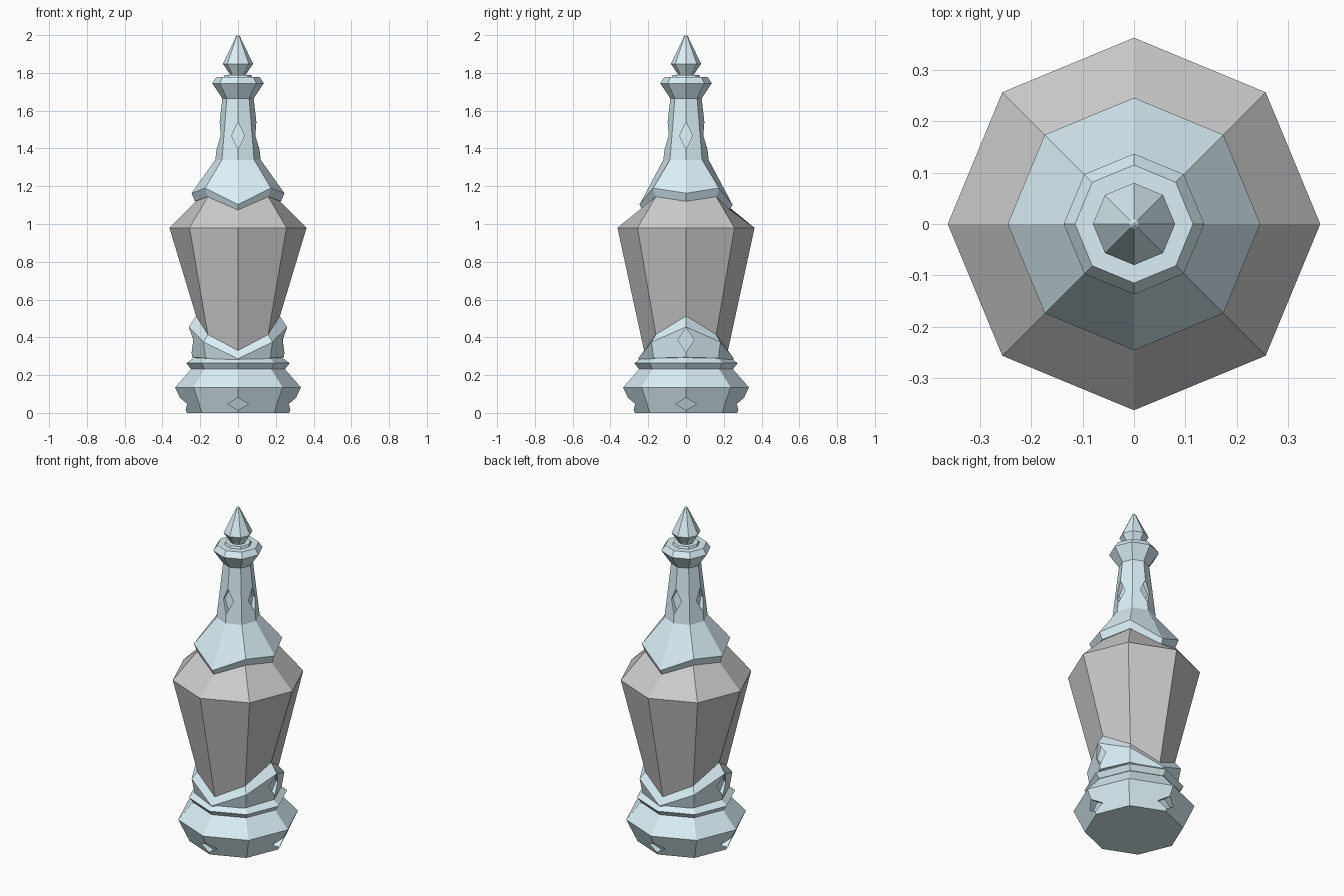
import bpy, bmesh
from math import sin, cos, pi

if "Cube" in bpy.data.objects:
    bpy.data.objects.remove(bpy.data.objects["Cube"])

blue = bpy.data.materials.new("pale_blue")
blue.diffuse_color = (0.70, 0.87, 0.93, 1)
blue.use_nodes = True
blue.node_tree.nodes["Principled BSDF"].inputs["Base Color"].default_value = blue.diffuse_color


def make_object(name, bm, mat=None):
    bmesh.ops.recalc_face_normals(bm, faces=bm.faces)
    mesh = bpy.data.meshes.new(name)
    bm.to_mesh(mesh)
    bm.free()
    if mat:
        mesh.materials.append(mat)
    ob = bpy.data.objects.new(name, mesh)
    bpy.context.collection.objects.link(ob)
    return ob


def loft(name, rings, mat=None):
    """Eight-sided loft. A ring is (r, z), or three (r, z) pairs for side, diagonal and front corners."""
    bm = bmesh.new()
    loops = []
    for ring in rings:
        side, diag, front = ring if len(ring) == 3 else (ring,) * 3
        order = [side, diag, front, diag] * 2
        loops.append([bm.verts.new((r * cos(i * pi / 4), r * sin(i * pi / 4), z))
                      for i, (r, z) in enumerate(order)])
    for a, b in zip(loops, loops[1:]):
        for i in range(8):
            j = (i + 1) % 8
            bm.faces.new((a[i], a[j], b[j], b[i]))
    bm.faces.new(loops[0][::-1])
    bm.faces.new(loops[-1])
    return make_object(name, bm, mat)


def carve(ob, bottom, top, width, depth, quarters):
    """Cut diamond notches into the corners; bottom and top are (r, z) on the corner edge."""
    (r0, z0), (r1, z1) = bottom, top
    rm, zm = (r0 + r1) / 2, (z0 + z1) / 2
    pts = [(r0, 0, z0), (rm, width, zm), (r1, 0, z1), (rm, -width, zm)]
    bm = bmesh.new()
    for q in quarters:
        c, s = cos(q * pi / 2), sin(q * pi / 2)
        inner, outer = [[bm.verts.new(((r + d) * c - t * s, (r + d) * s + t * c, z))
                         for r, t, z in pts] for d in (-depth, 0.1)]
        bm.faces.new(inner)
        bm.faces.new(outer[::-1])
        for i in range(4):
            j = (i + 1) % 4
            bm.faces.new((inner[i], outer[i], outer[j], inner[j]))
    cutter = make_object("diamond_cutter", bm, blue)
    cutter.hide_render = True
    mod = ob.modifiers.new("diamonds", 'BOOLEAN')
    mod.operation = 'DIFFERENCE'
    mod.solver = 'EXACT'
    mod.object = cutter
    bpy.context.view_layer.objects.active = ob
    bpy.ops.object.modifier_apply(modifier=mod.name)
    bpy.data.objects.remove(cutter)


# Grey bottle body with zigzag ends tucked into the metal fittings
low_rim = ((0.222, 0.513), (0.226, 0.415), (0.222, 0.33))
loft("body", [(0.17, 0.28), low_rim, (0.363, 0.98),
              ((0.222, 1.12), (0.226, 1.145), (0.232, 1.075)), (0.12, 1.2)])

# Foot
foot = loft("foot", [(0.27, 0), (0.333, 0.135), (0.245, 0.235), (0.1, 0.24)], blue)
carve(foot, (0.279, 0.015), (0.307, 0.08), 0.055, 0.045, range(4))

# Collar above the foot
loft("foot_collar", [(0.2, 0.225), (0.25, 0.233), (0.273, 0.263), (0.235, 0.292), (0.1, 0.293)], blue)

# Lower cup with pointed sides
cup = loft("lower_cup", [(0.15, 0.27),
                         ((0.243, 0.295), (0.243, 0.29), (0.24, 0.272)),
                         ((0.26, 0.455), (0.258, 0.375), (0.254, 0.287)),
                         low_rim, (0.1, 0.4)], blue)
carve(cup, (0.246, 0.32), (0.26, 0.452), 0.042, 0.027, (0, 2))

# Shoulder cap running up into the neck and lip
neck = loft("shoulder_and_neck", [(0.1, 1.15),
                                  ((0.228, 1.12), (0.228, 1.145), (0.228, 1.065)),
                                  ((0.246, 1.163), (0.246, 1.19), (0.246, 1.103)),
                                  (0.12, 1.34), (0.083, 1.665), (0.137, 1.745),
                                  (0.115, 1.777), (0.075, 1.777), (0.07, 1.79)], blue)
carve(neck, (0.113, 1.395), (0.097, 1.54), 0.033, 0.028, range(4))

# Pointed stopper
loft("stopper", [(0.04, 1.78), (0.045, 1.795), (0.08, 1.848), (0.009, 1.995), (0.003, 2.0)], blue)
